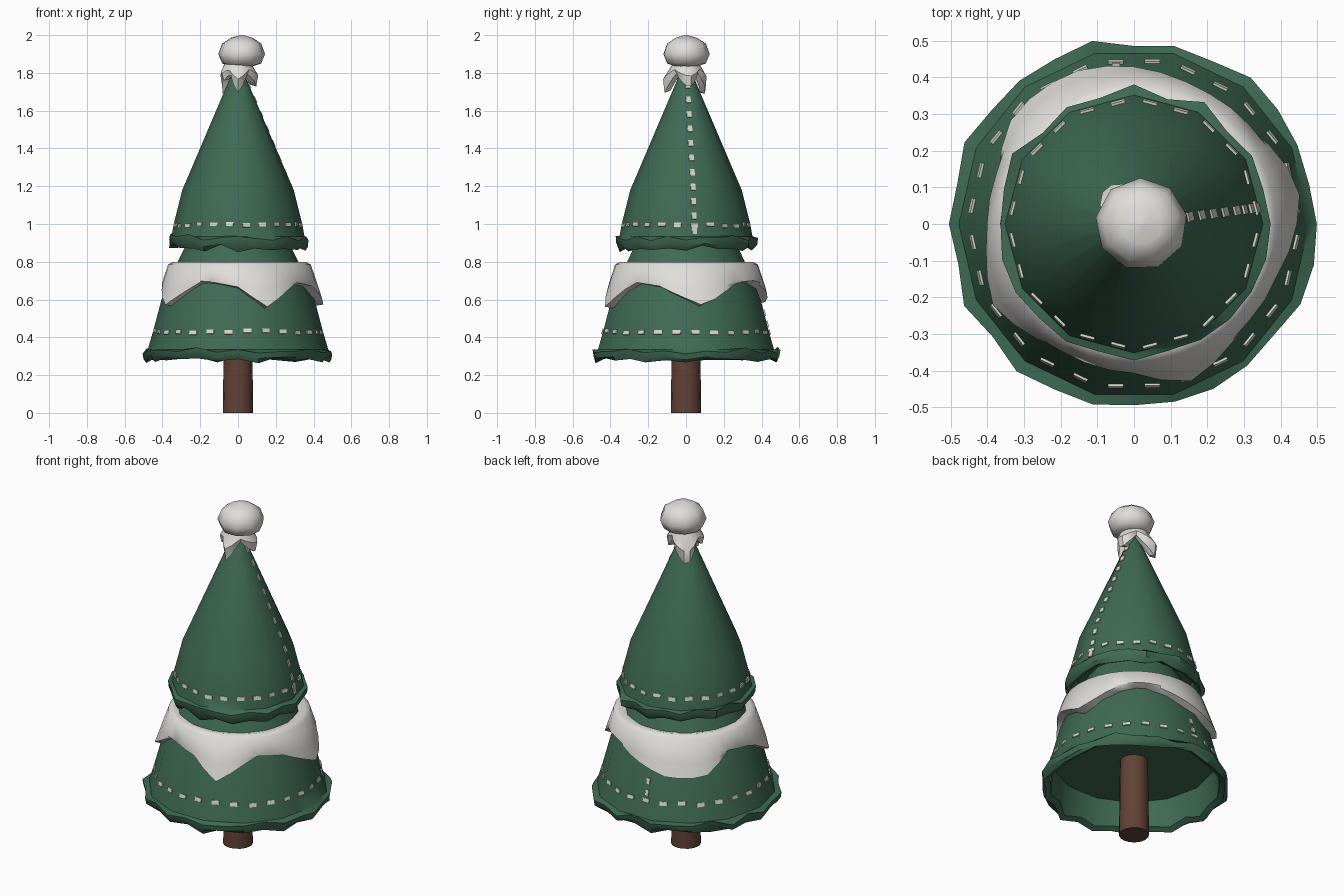
import bpy, math, random
from mathutils import Matrix, Vector

if "Cube" in bpy.data.objects:
    bpy.data.objects.remove(bpy.data.objects["Cube"])
random.seed(4)


def mat(name, c):
    m = bpy.data.materials.new(name)
    m.diffuse_color = (*c, 1)
    m.use_nodes = True
    m.node_tree.nodes["Principled BSDF"].inputs["Base Color"].default_value = m.diffuse_color
    return m


GREEN = mat("felt green", (0.05, 0.145, 0.088))
SNOW = mat("snow white", (0.74, 0.73, 0.70))
BROWN = mat("trunk brown", (0.12, 0.055, 0.037))
THREAD = mat("thread cream", (0.66, 0.68, 0.58))


def make(name, verts, faces, material, angle=40):
    me = bpy.data.meshes.new(name)
    me.from_pydata(verts, [], faces)
    me.update()
    ob = bpy.data.objects.new(name, me)
    bpy.context.collection.objects.link(ob)
    me.materials.append(material)
    bpy.ops.object.select_all(action='DESELECT')
    ob.select_set(True)
    bpy.context.view_layer.objects.active = ob
    if angle:
        bpy.ops.object.shade_smooth_by_angle(angle=math.radians(angle))
    return ob


def lathe(name, rings, n, point, material, cap_first=False, cap_last=False, angle=40):
    """point(ring, k) -> (r, angle, z); rings run from top to bottom."""
    verts, faces = [], []
    for i in range(rings):
        for k in range(n):
            r, a, z = point(i, k)
            verts.append((r * math.cos(a), r * math.sin(a), z))
    for i in range(rings - 1):
        for k in range(n):
            j = (k + 1) % n
            faces.append((i*n + k, (i+1)*n + k, (i+1)*n + j, i*n + j))
    if cap_first:
        faces.append(tuple(range(n)))
    if cap_last:
        faces.append(tuple((rings-1)*n + k for k in reversed(range(n))))
    return make(name, verts, faces, material, angle)


def skirt(name, profile, n, rim):
    """Hollow felt cone: every other side vertex sits on a flat, rim rings are ruffled."""
    flat = math.cos(2 * math.pi / n)
    ruffle = [(random.uniform(-.014, .014), random.uniform(-.014, .014)) for _ in range(n)]

    def point(i, k):
        r, z = profile[i]
        if k % 2:
            r *= flat
        if i in rim:
            dr, dz = ruffle[(k + (i - rim[0]) // 2) % n]
            r, z = r + dr * .8, z + dz + (.007 if k % 2 else -.007)
        return r, 2 * math.pi * k / n, z
    return lathe(name, len(profile), n, point, GREEN, True, True)


# felt layers
lower = [(.25, .94), (.27, .9), (.32, .8), (.405, .6), (.45, .43), (.478, .335), (.505, .33),
         (.50, .30), (.485, .283), (.455, .30), (.435, .45)]
upper = [(.012, 1.82), (.035, 1.79), (.295, 1.18), (.34, 1.0), (.352, .935), (.375, .93),
         (.372, .895), (.355, .872), (.33, .885), (.31, .96)]
skirt("lower_layer", lower, 28, range(6, 10))
skirt("upper_layer", upper, 24, range(5, 9))

# trunk
lathe("trunk", 2, 16, lambda i, k: ((.075, .08)[i], math.tau * k / 16, (.46, 0)[i]),
      BROWN, True, True)


# stitches: thin plates lying on the felt
def radius_at(profile, z, n):
    for (r0, z0), (r1, z1) in zip(profile, profile[1:]):
        if z1 <= z <= z0:
            r = r0 + (r1 - r0) * (z0 - z) / (z0 - z1)
            return r * (1 + math.cos(math.tau / n)) / 2, math.atan2(r1 - r0, z0 - z1)


def stitches(name, profile, n, spots):
    verts, faces = [], []
    for seg, z, w, h in spots:
        r, tilt = radius_at(profile, z, n)
        a = math.tau * (seg + .5) / n
        facing = math.tau * (2 * (seg // 2) + 1) / n
        m = (Matrix.Translation((r * math.cos(a), r * math.sin(a), z))
             @ Matrix.Rotation(facing, 4, 'Z') @ Matrix.Rotation(-tilt, 4, 'Y'))
        b = len(verts)
        for x in (-.003, .004):
            for y, zz in ((-w, -h), (w, -h), (w, h), (-w, h)):
                verts.append(m @ Vector((x, y / 2, zz / 2)))
        faces += [tuple(b + q for q in f) for f in
                  ((3, 2, 1, 0), (4, 5, 6, 7), (0, 1, 5, 4), (1, 2, 6, 5), (2, 3, 7, 6), (3, 0, 4, 7))]
    make(name, verts, faces, THREAD, 0)


stitches("lower_hem_stitches", lower, 28,
         [(k, .43 + random.uniform(-.006, .006), .042, .022) for k in range(28)]
         + [(7, z, .022, .035) for z in (.47, .53)])
stitches("upper_hem_stitches", upper, 24,
         [(k, .995 + random.uniform(-.006, .006), .04, .022) for k in range(24)])
stitches("upper_seam_stitches", upper, 24, [(0, .965 + .077 * i, .026, .036) for i in range(11)])


# hanging snow: lower edge interpolated round the circle
def edge(table, deg):
    t = table + [(table[0][0] + 360, table[0][1])]
    deg = (deg - t[0][0]) % 360 + t[0][0]
    for (a0, z0), (a1, z1) in zip(t, t[1:]):
        if a0 <= deg <= a1:
            return z0 + (z1 - z0) * (deg - a0) / (a1 - a0)


drips = [(-150, .56), (-118, .69), (-90, .655), (-70, .55), (-42, .68), (-20, .66), (12, .555),
         (38, .67), (60, .69), (90, .62), (112, .57), (138, .57), (160, .68), (185, .66)]


def band_point(i, k):
    deg = k * 10
    low = edge(drips, deg)
    deep = (.69 - low) / .14
    surf = .32 + (.8 - low) * .425
    r, z = [(.31, .79), (.35, .80), (.378, .785), (.405 + .02 * deep, .70 - .05 * deep),
            (surf + .03, low + .012), (surf - .02, low + .004)][i]
    return r + (.008 * math.cos(math.radians(deg - 20)) if i < 5 else 0), math.radians(deg), z


lathe("snow_band", 6, 36, band_point, SNOW, angle=50)

# snow tip: dripping collar under a faceted ball
tip = [(-90, 1.695), (-48, 1.80), (10, 1.72), (60, 1.80), (128, 1.675), (175, 1.80), (205, 1.75), (235, 1.80)]


def collar_point(i, k):
    low = edge(tip, k * 15)
    d = (1.80 - low) / .12
    r, z = [(.065, 1.87), (.075, 1.84), (.082 + .045 * d, 1.82 - .06 * d),
            (.07 + .05 * d, low), (.03 + .06 * d, low + .01)][i]
    return r, math.radians(k * 15), z


lathe("snow_collar", 5, 24, collar_point, SNOW, angle=40)
ball = [(.06, 1.985), (.105, 1.955), (.126, 1.90), (.105, 1.85), (.06, 1.835)]
ob = lathe("snow_ball", 5, 9, lambda i, k: (*[ball[i][0], math.tau * k / 9 + .2], ball[i][1]),
           SNOW, True, True, 50)
ob.location.x = .02
# small domed cap on the ball
cap = lathe("snow_ball_top", 2, 9, lambda i, k: ((.008, .06)[i], math.tau * k / 9 + .2, (2.0, 1.985)[i]),
            SNOW, True, angle=50)
cap.location.x = .02
